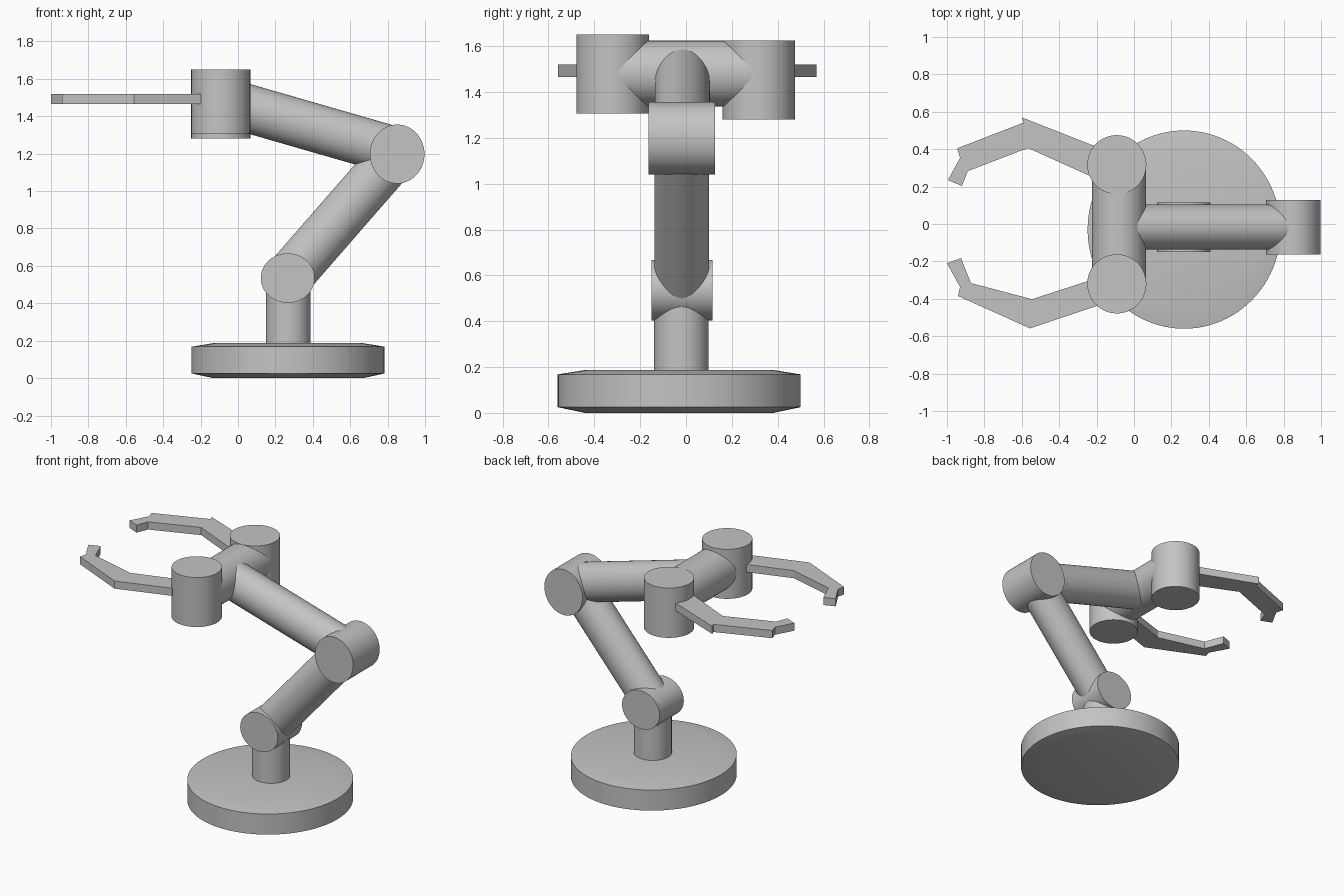
import bpy, bmesh, math
from mathutils import Matrix, Vector

if "Cube" in bpy.data.objects:
    bpy.data.objects.remove(bpy.data.objects["Cube"], do_unlink=True)

grey = bpy.data.materials.new("plain grey")
grey.use_nodes = True
grey.diffuse_color = (0.55, 0.55, 0.55, 1)
grey.node_tree.nodes["Principled BSDF"].inputs["Base Color"].default_value = grey.diffuse_color


def finish(name, bm, smooth=True):
    bmesh.ops.recalc_face_normals(bm, faces=bm.faces)
    mesh = bpy.data.meshes.new(name)
    bm.to_mesh(mesh)
    bm.free()
    mesh.materials.append(grey)
    obj = bpy.data.objects.new(name, mesh)
    bpy.context.collection.objects.link(obj)
    if smooth:
        bpy.ops.object.select_all(action='DESELECT')
        obj.select_set(True)
        bpy.context.view_layer.objects.active = obj
        bpy.ops.object.shade_smooth_by_angle(angle=math.radians(35))
    return obj


def tube(name, start, end, radius, stretch=(1, 1, 1)):
    """Solid cylinder between two points, optionally stretched into an ellipse."""
    a, b = Vector(start), Vector(end)
    turn = Vector((0, 0, 1)).rotation_difference(b - a).to_matrix().to_4x4()
    place = Matrix.Translation((a + b) / 2) @ Matrix.Diagonal((*stretch, 1)) @ turn
    bm = bmesh.new()
    bmesh.ops.create_cone(bm, cap_ends=True, segments=64, radius1=radius,
                          radius2=radius, depth=(b - a).length, matrix=place)
    return finish(name, bm)


def lathe(name, profile, centre, stretch_y):
    """Spin a radius/height profile about the vertical and cap both ends."""
    bm = bmesh.new()
    steps = 96
    rings = []
    for r, z in profile:
        rings.append([bm.verts.new((centre[0] + r * math.cos(math.tau * i / steps),
                                    centre[1] + r * stretch_y * math.sin(math.tau * i / steps), z))
                      for i in range(steps)])
    for low, high in zip(rings, rings[1:]):
        for i in range(steps):
            j = (i + 1) % steps
            bm.faces.new((low[i], low[j], high[j], high[i]))
    bm.faces.new(rings[0][::-1])
    bm.faces.new(rings[-1])
    return finish(name, bm)


def plate(name, outline, low, high):
    """Flat outline extruded upwards."""
    bm = bmesh.new()
    face = bm.faces.new([bm.verts.new((x, y, low)) for x, y in outline])
    grown = bmesh.ops.extrude_face_region(bm, geom=[face])
    bmesh.ops.translate(bm, vec=(0, 0, high - low),
                        verts=[v for v in grown["geom"] if isinstance(v, bmesh.types.BMVert)])
    return finish(name, bm, smooth=False)


# Base disc with shallow sloping rims, and its pillar
lathe("base", [(0.40, 0), (0.516, 0.025), (0.516, 0.168), (0.40, 0.187)], (0.268, -0.03), 1.027)
tube("pillar", (0.268, -0.02, 0.17), (0.268, -0.02, 0.53), 0.119)

# Joints lying across the arm
tube("lower_joint", (0.266, -0.15, 0.535), (0.266, 0.115, 0.535), 0.144, (1, 1, 0.92))
tube("upper_joint", (0.851, -0.163, 1.198), (0.851, 0.127, 1.198), 0.146, (1, 1, 1.08))

# Arms
tube("lower_arm", (0.27, -0.018, 0.54), (0.85, -0.018, 1.206), 0.128, (1, 0.93, 1))
tube("upper_arm", (0.85, -0.016, 1.212), (-0.06, -0.016, 1.474), 0.129, (1, 0.93, 1))

# Wrist bar and its two upright hubs
tube("wrist_bar", (-0.08, -0.3, 1.48), (-0.08, 0.3, 1.48), 0.144)
tube("right_hub", (-0.092, -0.32, 1.307), (-0.092, -0.32, 1.65), 0.158)
tube("left_hub", (-0.092, 0.317, 1.28), (-0.092, 0.317, 1.625), 0.158)

# Hooked claws
plate("left_claw", [(-0.2, 0.413), (-0.6, 0.57), (-0.59, 0.542), (-0.945, 0.405),
                    (-0.93, 0.353), (-0.995, 0.235), (-0.92, 0.203), (-0.888, 0.283),
                    (-0.567, 0.406), (-0.22, 0.25)], 1.466, 1.519)
plate("right_claw", [(-0.198, -0.438), (-0.556, -0.558), (-0.941, -0.385), (-0.93, -0.337),
                     (-1, -0.21), (-0.925, -0.182), (-0.872, -0.316), (-0.545, -0.402),
                     (-0.2, -0.29)], 1.466, 1.519)
